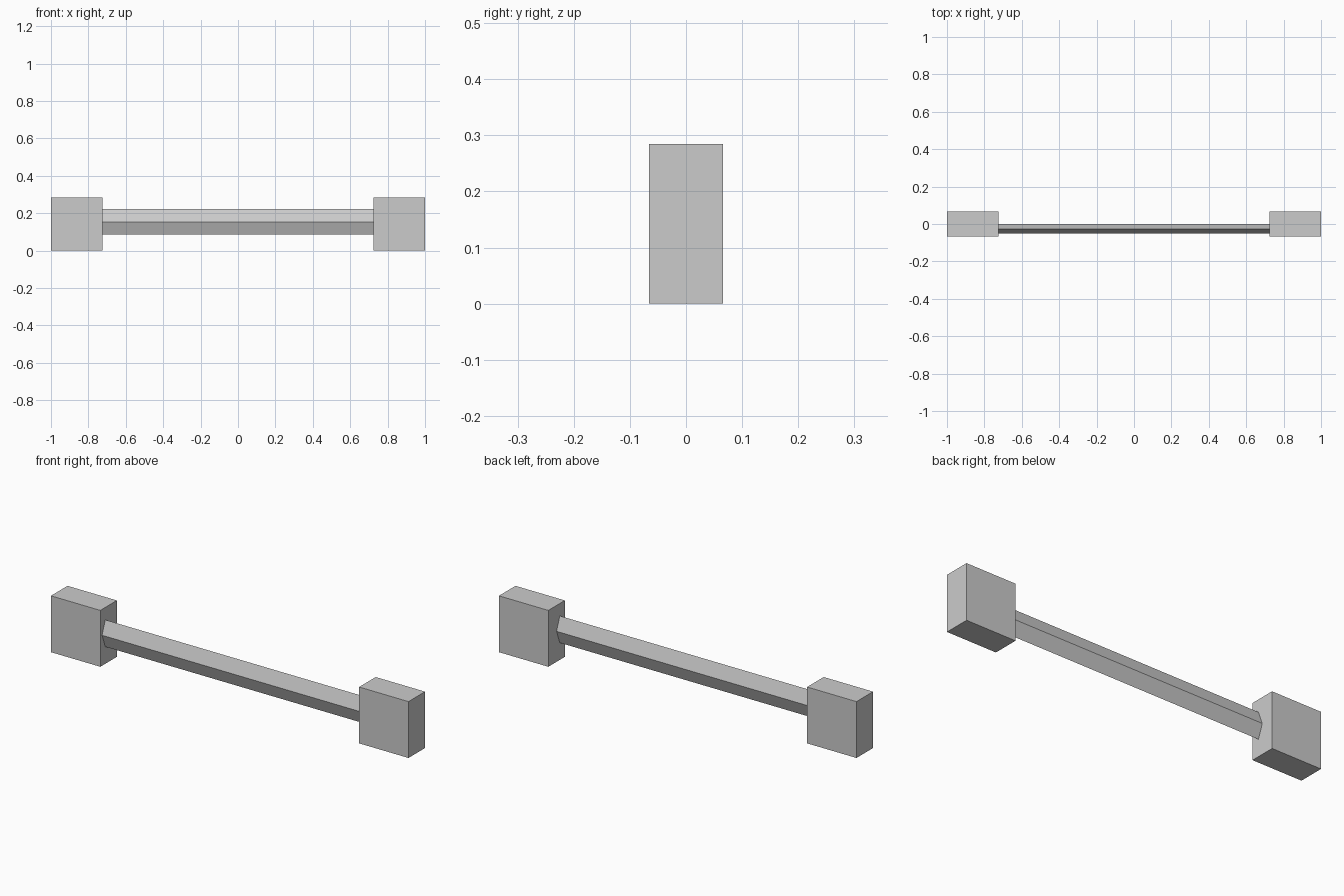
import bpy
import bmesh

cube = bpy.data.objects.get("Cube")
if cube:
    bpy.data.objects.remove(cube, do_unlink=True)

# Single plain grey for the whole model
GREY = (0.6, 0.6, 0.6, 1.0)
grey = bpy.data.materials.new("plain_grey")
grey.use_nodes = True
grey.diffuse_color = GREY
grey.node_tree.nodes["Principled BSDF"].inputs["Base Color"].default_value = GREY


def extrude_profile(name, profile, x0, x1):
    """Flat-faced prism: a (y, z) outline swept along x."""
    bm = bmesh.new()
    ends = [[bm.verts.new((x, y, z)) for y, z in profile] for x in (x0, x1)]
    for ring in ends:
        bm.faces.new(ring)
    count = len(profile)
    for i in range(count):
        j = (i + 1) % count
        bm.faces.new((ends[0][i], ends[0][j], ends[1][j], ends[1][i]))
    bmesh.ops.recalc_face_normals(bm, faces=bm.faces)
    mesh = bpy.data.meshes.new(name)
    bm.to_mesh(mesh)
    bm.free()
    mesh.materials.append(grey)
    obj = bpy.data.objects.new(name, mesh)
    bpy.context.collection.objects.link(obj)
    return obj


# End blocks
INNER, OUTER, DEPTH, HEIGHT = 0.724, 1.0, 0.066, 0.285
block = [(-DEPTH, 0), (DEPTH, 0), (DEPTH, HEIGHT), (-DEPTH, HEIGHT)]
extrude_profile("left_block", block, INNER, OUTER)
extrude_profile("right_block", block, -OUTER, -INNER)

# Diamond-section rail, set slightly forward of the block centres
RAIL_Y, RAIL_Z, HALF_W, HALF_H = -0.026, 0.154, 0.026, 0.068
diamond = [(RAIL_Y - HALF_W, RAIL_Z), (RAIL_Y, RAIL_Z - HALF_H),
           (RAIL_Y + HALF_W, RAIL_Z), (RAIL_Y, RAIL_Z + HALF_H)]
extrude_profile("rail", diamond, -INNER, INNER)
